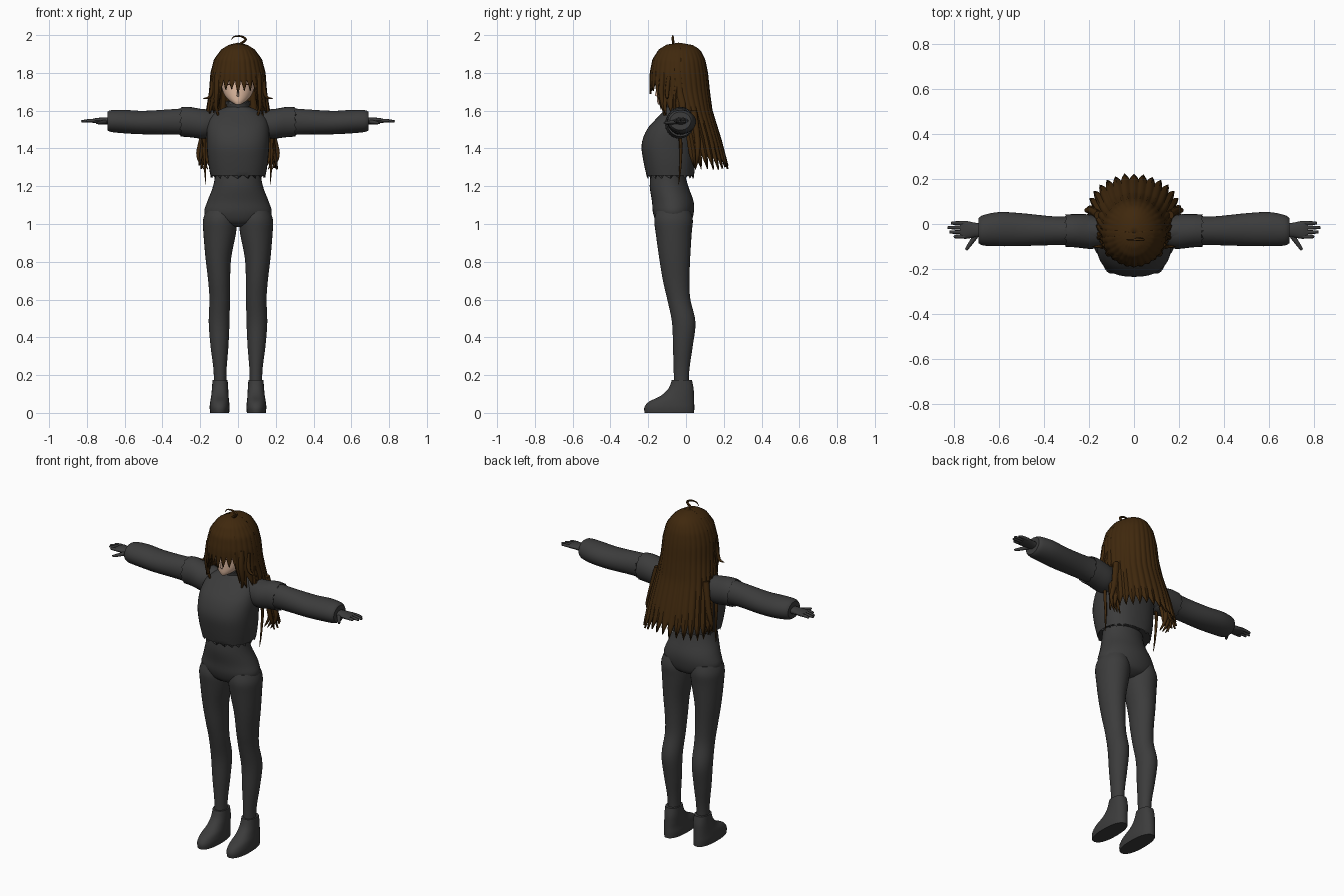
import bpy, bmesh, math, random
from mathutils import Vector

random.seed(4)
cube = bpy.data.objects.get("Cube")
if cube:
    bpy.data.objects.remove(cube)


def material(name, rgb):
    mat = bpy.data.materials.new(name)
    mat.use_nodes = True
    color = (*rgb, 1)
    mat.diffuse_color = color
    mat.node_tree.nodes["Principled BSDF"].inputs["Base Color"].default_value = color
    return mat


CLOTH = material("charcoal cloth", (.045, .045, .045))
HAIR = material("dark brown hair", (.05, .021, .004))
SKIN = material("light skin", (.75, .5, .36))
LINE = material("mouth and lash brown", (.12, .03, .02))
made = []


def finish(name, bm, mat):
    bmesh.ops.remove_doubles(bm, verts=bm.verts, dist=.0002)
    bmesh.ops.recalc_face_normals(bm, faces=bm.faces)
    mesh = bpy.data.meshes.new(name)
    bm.to_mesh(mesh)
    bm.free()
    mesh.materials.append(mat)
    obj = bpy.data.objects.new(name, mesh)
    bpy.context.collection.objects.link(obj)
    made.append(obj)
    return obj


def smooth_rows(rows, steps):
    """Catmull-Rom interpolation between hand-placed rows."""
    out = []
    for i in range(len(rows) - 1):
        a, b, c, d = (Vector(rows[max(0, min(len(rows) - 1, i + k))]) for k in (-1, 0, 1, 2))
        for s in range(steps):
            t = s / steps
            out.append(b + (c - a) * t / 2 + (a * 2 - b * 5 + c * 4 - d) * t * t / 2
                       + (b * 3 - a - c * 3 + d) * t ** 3 / 2)
    return out + [Vector(rows[-1])]


def loft(name, rows, mat=CLOTH, axis="z", side=1, sides=32, power=2, steps=4,
         jag=0, caps=True):
    """Rows are (position on axis, centre, centre, radius, radius)."""
    bm = bmesh.new()
    rings = []
    rows = smooth_rows(rows, steps)
    for n, (pos, c1, c2, r1, r2) in enumerate(rows):
        ring = []
        for i in range(sides):
            a = math.tau * i / sides
            u, v = (math.copysign(abs(f) ** (2 / power), f) for f in (math.cos(a), math.sin(a)))
            p, q, shift = c1 + r1 * u, c2 + r2 * v, 0
            if jag and n == 0:
                shift = jag * (i % 2) * random.uniform(.4, 1)
            co = (p, q, pos + shift) if axis == "z" else (pos + shift, p, q)
            ring.append(bm.verts.new((co[0] * side, co[1], co[2])))
        rings.append(ring)
    for lo, hi in zip(rings, rings[1:]):
        for i in range(sides):
            j = (i + 1) % sides
            bm.faces.new((lo[i], lo[j], hi[j], hi[i]))
    if caps:
        bm.faces.new(rings[0])
        bm.faces.new(rings[-1])
    return finish(name, bm, mat)


def strand(name, points, width, mat, tip=.1, root=1):
    """Tapered round tube along a smooth path."""
    curve = bpy.data.curves.new(name, "CURVE")
    curve.dimensions = "3D"
    curve.bevel_depth = width
    curve.bevel_resolution = 2
    curve.use_fill_caps = True
    path = smooth_rows(points, 5)
    spline = curve.splines.new("POLY")
    spline.points.add(len(path) - 1)
    for i, (pt, co) in enumerate(zip(spline.points, path)):
        pt.co = (*co, 1)
        t = i / (len(path) - 1)
        pt.radius = root + (tip - root) * t ** 2
    curve.materials.append(mat)
    obj = bpy.data.objects.new(name, curve)
    bpy.context.collection.objects.link(obj)
    bpy.context.view_layer.update()
    mesh = bpy.data.meshes.new_from_object(obj.evaluated_get(
        bpy.context.evaluated_depsgraph_get()))
    bpy.data.objects.remove(obj)
    obj = bpy.data.objects.new(name, mesh)
    bpy.context.collection.objects.link(obj)
    made.append(obj)


# Hair outline by height: z, half width, centre y, front y, back y
HAIR_ROWS = [(1.955, 0, -.04, -.04, -.04), (1.945, .045, -.04, -.1, .03),
             (1.92, .085, -.04, -.14, .07), (1.87, .12, -.04, -.17, .095),
             (1.8, .137, -.04, -.182, .108), (1.7, .143, -.03, -.182, .117),
             (1.6, .157, -.005, -.165, .13), (1.45, .18, .03, -.13, .175),
             (1.25, .2, .06, -.1, .225)]


def hair_at(z):
    for a, b in zip(HAIR_ROWS, HAIR_ROWS[1:]):
        if z >= b[0]:
            return Vector(a).lerp(Vector(b), (a[0] - z) / (a[0] - b[0]))
    return Vector(HAIR_ROWS[-1])


def hair_shell(name, start, end, locks, hem, depth, ridge):
    """Scalloped hair sheet whose locks end in points."""
    bm = bmesh.new()
    cols, per, rows = [], 6, 22
    jitter = [random.uniform(-.015, .015) for _ in range(locks + 1)]
    for i in range(locks * per + 1):
        a = start + (end - start) * i / (locks * per)
        u = 1 - abs(2 * (i % per) / per - 1)
        low = hem(a) + depth * (1 - u) + jitter[i // per] * u
        col = []
        for k in range(rows + 1):
            t = k / rows
            z = 1.955 - (1.955 - low) * t ** 1.6
            _, rx, cy, front, back = hair_at(z)
            swell = 1 + ridge * u * t
            ry = back - cy if math.sin(a) > 0 else cy - front
            col.append(bm.verts.new((rx * math.cos(a) * swell, cy + ry * math.sin(a) * swell, z)))
        cols.append(col)
    for left, right in zip(cols, cols[1:]):
        for k in range(rows):
            bm.faces.new((left[k], right[k], right[k + 1], left[k + 1]))
    obj = finish(name, bm, HAIR)
    solid = obj.modifiers.new("thickness", "SOLIDIFY")
    solid.thickness = .01
    solid.offset = 0


# Head, neck and face details
loft("head", [(1.632, 0, -.135, .012, .012), (1.65, 0, -.108, .042, .045),
              (1.68, 0, -.08, .07, .075), (1.73, 0, -.06, .09, .095),
              (1.8, 0, -.05, .105, .108), (1.87, 0, -.04, .08, .08),
              (1.9, 0, -.04, .03, .03)], SKIN)
loft("neck", [(1.56, 0, -.045, .042, .042), (1.7, 0, -.045, .038, .038)], SKIN)
loft("nose", [(1.675, 0, -.148, .008, .006), (1.685, 0, -.152, .007, .012),
              (1.72, 0, -.15, .003, .004)], SKIN, sides=8)
strand("mouth", [(-.014, -.142, 1.66), (0, -.147, 1.659), (.014, -.142, 1.66)], .0018, LINE, 1)

# Hair: back curtain, fringe, curl on top, loose strands
hair_shell("back_hair", -.15, math.pi + .15, 17, lambda a: 1.30, .07, .06)
hair_shell("fringe", math.pi - .1, math.tau + .1, 15,
           lambda a: 1.7 if abs(math.sin(a)) > .78 else 1.585, .065, .05)
strand("top_curl", [(0, -.065, 1.945), (.03, -.068, 1.965), (.04, -.07, 1.98),
                    (.015, -.07, 1.994), (-.02, -.07, 1.992), (-.035, -.07, 1.975)], .007, HAIR, .2)

for side, word in ((1, "left"), (-1, "right")):
    def lock(part, points, width):
        strand(f"{word}_{part}", [(x * side, y, z) for x, y, z in points], width, HAIR)

    lock("hair_flick", [(.13, -.09, 1.78), (.14, -.1, 1.7), (.155, -.1, 1.67), (.185, -.1, 1.665)], .012)
    lock("cheek_lock", [(.105, -.12, 1.8), (.112, -.13, 1.7), (.115, -.12, 1.62), (.1, -.11, 1.56)], .018)
    lock("side_lock", [(.135, -.05, 1.75), (.155, -.06, 1.6), (.18, -.03, 1.45), (.175, -.03, 1.3),
                       (.17, -.04, 1.21)], .012)
    for k in range(3):
        lock(f"under_arm_lock_{k + 1}", [(.16, .04, 1.6), (.19 - k * .01, .06, 1.45),
                                         (.21 - k * .02, .06, 1.36), (.18 - k * .02, .05, 1.29)], .018)
    strand(f"{word}_lash", [(x * side, y, 1.738) for x, y in
                            ((.025, -.153), (.045, -.145), (.065, -.127))], .003, LINE)

# Torso and cropped jacket with ragged hem
loft("hips_and_waist", [(.985, 0, -.065, .04, .05), (1.01, 0, -.065, .14, .09),
                        (1.06, 0, -.067, .178, .108), (1.12, 0, -.07, .162, .11),
                        (1.2, 0, -.09, .132, .102), (1.28, 0, -.095, .12, .09),
                        (1.4, 0, -.08, .12, .09)])
loft("jacket", [(1.24, 0, -.082, .143, .123), (1.33, 0, -.088, .158, .137),
                (1.42, 0, -.092, .165, .143), (1.5, 0, -.077, .165, .13),
                (1.56, 0, -.055, .15, .1), (1.6, 0, -.045, .105, .07),
                (1.62, 0, -.045, .06, .055)], power=2.4, sides=40, jag=.055)
loft("collar", [(1.655, 0, -.052, .068, .06), (1.62, 0, -.048, .06, .054),
                (1.58, 0, -.045, .07, .06)], sides=20, jag=-.03, caps=False)

for side, word in ((1, "left"), (-1, "right")):
    # Sleeve, torn shoulder cap and cuff
    loft(f"{word}_sleeve", [(.1, -.035, 1.53, .06, .07), (.2, -.03, 1.535, .068, .075),
                            (.28, -.03, 1.542, .064, .07), (.36, -.03, 1.541, .064, .066),
                            (.5, -.025, 1.537, .073, .062), (.6, -.023, 1.542, .076, .062),
                            (.67, -.028, 1.545, .068, .058), (.692, -.03, 1.545, .056, .048)],
         axis="x", side=side)
    loft(f"{word}_shoulder_cap", [(.31, -.03, 1.54, .072, .077), (.26, -.03, 1.54, .074, .08),
                                  (.19, -.035, 1.53, .076, .078), (.14, -.04, 1.53, .06, .07)],
         axis="x", side=side, sides=24, jag=-.04)
    # Gloved hand
    loft(f"{word}_palm", [(.67, -.028, 1.545, .03, .02), (.71, -.027, 1.546, .033, .018),
                          (.75, -.026, 1.547, .04, .014), (.775, -.026, 1.546, .036, .009)],
         axis="x", side=side, sides=16)
    for k, reach in enumerate((.8, .822, .83, .815)):
        y = -.056 + k * .02
        strand(f"{word}_finger_{k + 1}", [(.75 * side, y, 1.547), (.79 * side, y, 1.547),
                                          (reach * side, y, 1.543)], .0095, CLOTH, .6)
    strand(f"{word}_thumb", [(.695 * side, -.04, 1.543), (.72 * side, -.075, 1.538),
                             (.748 * side, -.115, 1.535)], .012, CLOTH, .5)
    # Leg and ankle shoe
    loft(f"{word}_leg", [(.08, .095, -.025, .033, .038), (.22, .095, -.024, .034, .041),
                         (.35, .098, -.017, .047, .052), (.48, .1, -.012, .055, .062),
                         (.6, .097, -.038, .054, .061), (.7, .1, -.052, .058, .07),
                         (.82, .104, -.06, .068, .082), (.95, .097, -.065, .086, .095),
                         (1.02, .095, -.066, .09, .102), (1.07, .09, -.066, .08, .09)], side=side)
    loft(f"{word}_shoe", [(0, .097, -.088, .05, .131), (.03, .097, -.088, .053, .132),
                          (.06, .097, -.076, .05, .119), (.09, .096, -.046, .046, .088),
                          (.13, .095, -.026, .043, .066), (.175, .095, -.022, .04, .053)],
         side=side, power=2.3)

# Smooth shading that keeps hard edges
bpy.ops.object.select_all(action="DESELECT")
for obj in made:
    obj.select_set(True)
bpy.context.view_layer.objects.active = made[0]
bpy.ops.object.shade_smooth_by_angle(angle=math.radians(45))
